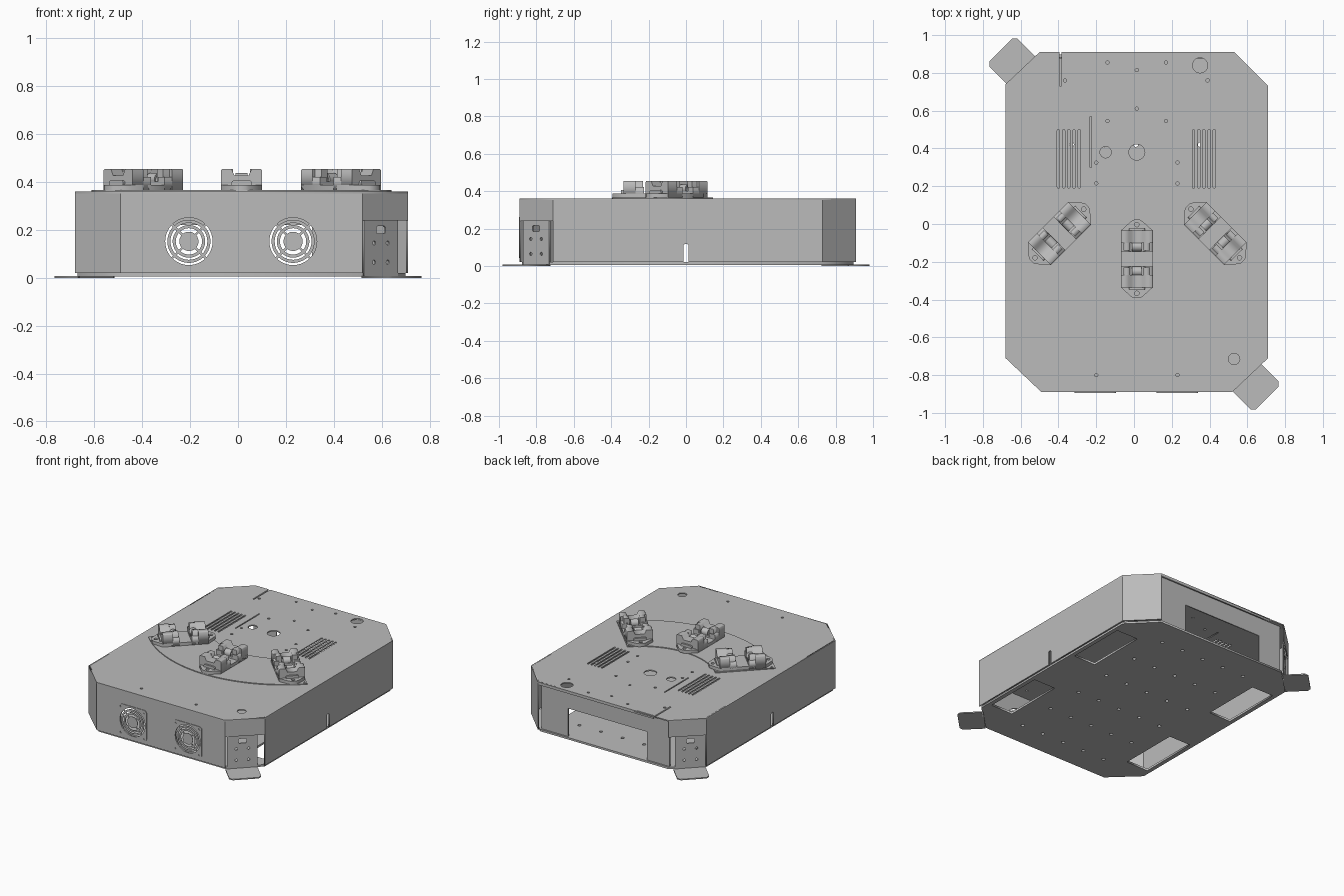
import bpy, bmesh, math
from mathutils import Matrix, Vector

cube = bpy.data.objects.get("Cube")
if cube:
    bpy.data.objects.remove(cube)

grey = bpy.data.materials.new("sheet_metal_grey")
grey.use_nodes = True
grey.diffuse_color = (0.5, 0.5, 0.5, 1)
grey.node_tree.nodes["Principled BSDF"].inputs["Base Color"].default_value = (0.5, 0.5, 0.5, 1)
T = 0.008  # sheet thickness


def circle(x, y, r, n=24):
    return [(x + r * math.cos(2 * math.pi * i / n), y + r * math.sin(2 * math.pi * i / n)) for i in range(n)]


def rect(x0, y0, x1, y1):
    return [(x0, y0), (x1, y0), (x1, y1), (x0, y1)]


def rounded(x, y, w, h, r, n=5):
    pts = []
    for k, (sx, sy) in enumerate([(1, 1), (-1, 1), (-1, -1), (1, -1)]):
        for i in range(n + 1):
            a = math.pi / 2 * (k + i / n)
            pts.append((x + sx * (w / 2 - r) + r * math.cos(a), y + sy * (h / 2 - r) + r * math.sin(a)))
    return pts


def frame(origin, u, v):
    u, v = Vector(u).normalized(), Vector(v).normalized()
    m = Matrix((u, v, u.cross(v))).transposed().to_4x4()
    m.translation = origin
    return m


def plate(name, loops, thick, matrix):
    """Flat sheet: nested loops are filled by the even-odd rule and thickened about the plane."""
    cu = bpy.data.curves.new(name, 'CURVE')
    cu.dimensions = '2D'
    cu.fill_mode = 'BOTH'
    cu.extrude = thick / 2
    for loop in loops:
        sp = cu.splines.new('POLY')
        sp.points.add(len(loop) - 1)
        for p, (x, y) in zip(sp.points, loop):
            p.co = (x, y, 0, 1)
        sp.use_cyclic_u = True
    tmp = bpy.data.objects.new(name + "_outline", cu)
    bpy.context.collection.objects.link(tmp)
    dg = bpy.context.evaluated_depsgraph_get()
    me = bpy.data.meshes.new_from_object(tmp.evaluated_get(dg))
    bpy.data.objects.remove(tmp)
    bm = bmesh.new()
    bm.from_mesh(me)
    bmesh.ops.remove_doubles(bm, verts=bm.verts, dist=1e-5)
    bmesh.ops.recalc_face_normals(bm, faces=bm.faces)
    bm.to_mesh(me)
    bm.free()
    me.name = name
    me.materials.clear()
    me.materials.append(grey)
    ob = bpy.data.objects.new(name, me)
    bpy.context.collection.objects.link(ob)
    ob.matrix_world = matrix
    return ob


def flat(z):
    return Matrix.Translation((0, 0, z))


def wall(name, p, q, loops, inset=T / 2, thick=T):
    """Upright sheet from p to q, counter-clockwise round the case; loops are in (distance, height)."""
    d = Vector((q[0] - p[0], q[1] - p[1], 0)).normalized()
    n = Vector((d.y, -d.x, 0))
    return plate(name, loops, thick, frame(Vector((p[0], p[1], 0)) - n * inset, d, (0, 0, 1)))


# Case outline, counter-clockwise from the front left of the picture plane
FL, FR = (-0.49, -0.89), (0.52, -0.89)
RF, RB = (0.71, -0.71), (0.71, 0.73)
BR, BL = (0.53, 0.91), (-0.5, 0.91)
LB, LF = (-0.68, 0.74), (-0.68, -0.71)
TOP, LOW = 0.36, 0.02

# Lid with holes, vents and a slit in the rear edge
holes = [circle(0.35, 0.84, 0.04), circle(0.53, -0.715, 0.03), circle(0.015, 0.38, 0.042),
         circle(-0.15, 0.38, 0.03), rect(-0.234, 0.3, -0.226, 0.57)]
for i in range(5):
    for x in (-0.4, 0.315):
        holes.append(rounded(x + 0.0275 * i, 0.345, 0.013, 0.31, 0.006, 3))
for x, y in [(-0.14, 0.855), (0.17, 0.855), (0.015, 0.815), (0.015, 0.61), (-0.14, 0.545), (0.17, 0.545),
             (-0.2, 0.325), (0.23, 0.325), (-0.2, 0.215), (0.23, 0.215), (-0.2, -0.8), (0.23, -0.8),
             (-0.365, 0.76), (0.39, 0.76)]:
    holes.append(circle(x, y, 0.009, 10))
slit = [(-0.385, 0.91), (-0.385, 0.73), (-0.395, 0.73), (-0.395, 0.91)]
plate("lid", [[FL, FR, RF, RB, BR] + slit + [BL, LB, LF]] + holes, T, flat(TOP - T / 2))


# Plain chamfer walls, and the short covers above the brackets
def chamfer(name, p, q, bottom):
    wall(name, p, q, [rect(0, bottom, math.dist(p, q), TOP)])


chamfer("front_right_cover", FR, RF, 0.24)
chamfer("back_left_cover", BL, LB, 0.24)
chamfer("back_right_corner", RB, BR, LOW)
chamfer("front_left_corner", LF, FL, LOW)

# Side walls with a cable slot in the lower edge
for name, p, q in [("right_wall", RF, RB), ("left_wall", LB, LF)]:
    length, mid = math.dist(p, q), abs(p[1])
    arch = [(mid + 0.014 * math.cos(a), 0.105 + 0.014 * math.sin(a))
            for a in [math.pi * (1 - i / 8) for i in range(9)]]
    outline = [(0, LOW), (mid - 0.014, LOW)] + arch + [(mid + 0.014, LOW), (length, LOW), (length, TOP), (0, TOP)]
    wall(name, p, q, [outline])

# Front wall with two fan openings, each behind a ringed guard
fans = [-0.205 - FL[0], 0.23 - FL[0]]
FZ = 0.152
wall("front_wall", FL, FR, [rect(0, LOW, 1.01, TOP)] + [circle(u, FZ, 0.1, 40) for u in fans])
for side, u in zip(("left", "right"), fans):
    loops = [rounded(u, FZ, 0.22, 0.22, 0.02)]
    loops += [circle(u, FZ, r, 40) for r in (0.099, 0.09, 0.077, 0.068, 0.055, 0.04)]
    loops += [circle(u + sx * 0.092, FZ + sy * 0.092, 0.007, 10) for sx in (-1, 1) for sy in (-1, 1)]
    wall(side + "_fan_guard", FL, FR, loops, -0.002, 0.004)
    for k in (1, -1):
        m = frame((FL[0] + u, FL[1] - 0.002, FZ), (1, 0, k), (-k, 0, 1))
        plate(side + "_fan_guard_spoke", [rect(-0.1, -0.005, 0.1, 0.005)], 0.0036, m)

# Recessed rear panel with a low window
wall("rear_panel", BR, BL, [[(0.01, LOW), (0.22, LOW), (0.22, 0.22), (0.84, 0.22), (0.84, LOW),
                             (1.02, LOW), (1.02, TOP - T), (0.01, TOP - T)]], 0.03)
wall("rear_lip", BR, BL, [rect(0, TOP - 0.02, 0.91, TOP)])

# Floor with four openings and screw holes
floor = [(x * 0.985 + 0.0002, y * 0.985) for x, y in (FL, FR, RF, RB, BR, BL, LB, LF)]
cuts = [rect(0.015 + s * 0.485, min(t * 0.2, t * 0.63), 0.015 + s * 0.655, max(t * 0.2, t * 0.63))
        for s in (-1, 1) for t in (-1, 1)]
cuts += [circle(-0.33 + 0.17 * i, -0.7 + 0.28 * j, 0.012, 10) for i in range(5) for j in range(6)]
plate("floor", [floor] + cuts, 0.014, flat(0.013))

# Mounting brackets at two opposite corners: upright plate and foot
for side, s in (("front", 1), ("back", -1)):
    out, along = Vector((s, -s, 0)).normalized(), Vector((s, s, 0)).normalized()
    up = frame(out * 0.985 - along * 0.145, along, (0, 0, 1))
    loops = [rect(-0.1, 0, 0.1, 0.25), rounded(0, 0.2, 0.055, 0.032, 0.01)]
    loops += [circle(x, z, 0.009, 10) for x in (-0.04, 0.04) for z in (0.065, 0.145)]
    plate(side + "_bracket", loops, T, up)
    foot = [(-0.105, 0), (0.105, 0), (0.105, 0.145), (0.085, 0.165), (-0.085, 0.165), (-0.105, 0.145)]
    plate(side + "_bracket_foot", [foot], T, frame(out * 0.985 - along * 0.152 + Vector((0, 0, T / 2)), -along, out))

# Thin curved seat under the holders
CX, CY = 0.015, 0.49
arc = [math.radians(225 + 90 * i / 40) for i in range(41)]
seat = [(CX + 0.885 * math.cos(a), CY + 0.885 * math.sin(a)) for a in arc]
seat += [(CX + 0.49 * math.cos(a), CY + 0.49 * math.sin(a)) for a in reversed(arc)]
pins = [circle(CX + s * x, y, 0.008, 10) for s in (-1, 1) for x, y in ((0.345, 0.125), (0.6, -0.13))]
plate("curved_seat", [seat] + pins, 0.006, flat(TOP + 0.003))


# Holder: lugged base, two notched jaws, end bosses and round clips
def holder(name, x, y, angle):
    m = Matrix.Translation((x, y, TOP + 0.006)) @ Matrix.Rotation(angle, 4, 'Z')
    half = [(0.085, -0.15), (0.085, 0.15), (0.03, 0.2), (0.015, 0.208)]
    base = half + [(-px, py) for px, py in reversed(half[1:])]
    base += [(-0.085, -0.15), (-0.03, -0.2), (-0.015, -0.208), (0.015, -0.208), (0.03, -0.2)]
    lugs = [circle(0, s * 0.182, 0.012, 14) for s in (-1, 1)]
    plate(name + "_base", [base] + lugs, 0.022, m @ flat(0.011))
    jaw = [(0.085, 0), (0.085, 0.083), (0.08, 0.088), (0.042, 0.088), (0.03, 0.062)]
    jaw += [(-px, pz) for px, pz in reversed(jaw)]
    low = [(0.085, 0), (0.085, 0.055), (0.045, 0.055), (0.045, 0.035)]
    low += [(-px, pz) for px, pz in reversed(low)]
    for s in (-1, 1):
        def slab(part, loop, c, depth):
            plate(name + part, [loop], depth, m @ frame((0, s * c, 0), (1, 0, 0), (0, 0, 1)))
        slab("_jaw", jaw, 0.117, 0.066)
        slab("_step", low, 0.062, 0.044)
        slab("_post", rect(-0.07, 0, -0.035, 0.088), 0.066, 0.04)
        slab("_post", rect(0.035, 0, 0.07, 0.088), 0.066, 0.04)
        slab("_boss", rounded(0, 0.025, 0.085, 0.03, 0.01), 0.156, 0.012)
        clip = [circle(s * 0.066, 0.045, 0.026, 20), circle(s * 0.066, 0.045, 0.017, 20)]
        plate(name + "_clip", clip, 0.05, m @ frame((0, 0, 0), (0, 1, 0), (0, 0, 1)))


holder("left_holder", -0.395, -0.05, math.radians(-45))
holder("centre_holder", 0.015, -0.185, 0)
holder("right_holder", 0.43, -0.05, math.radians(45))
